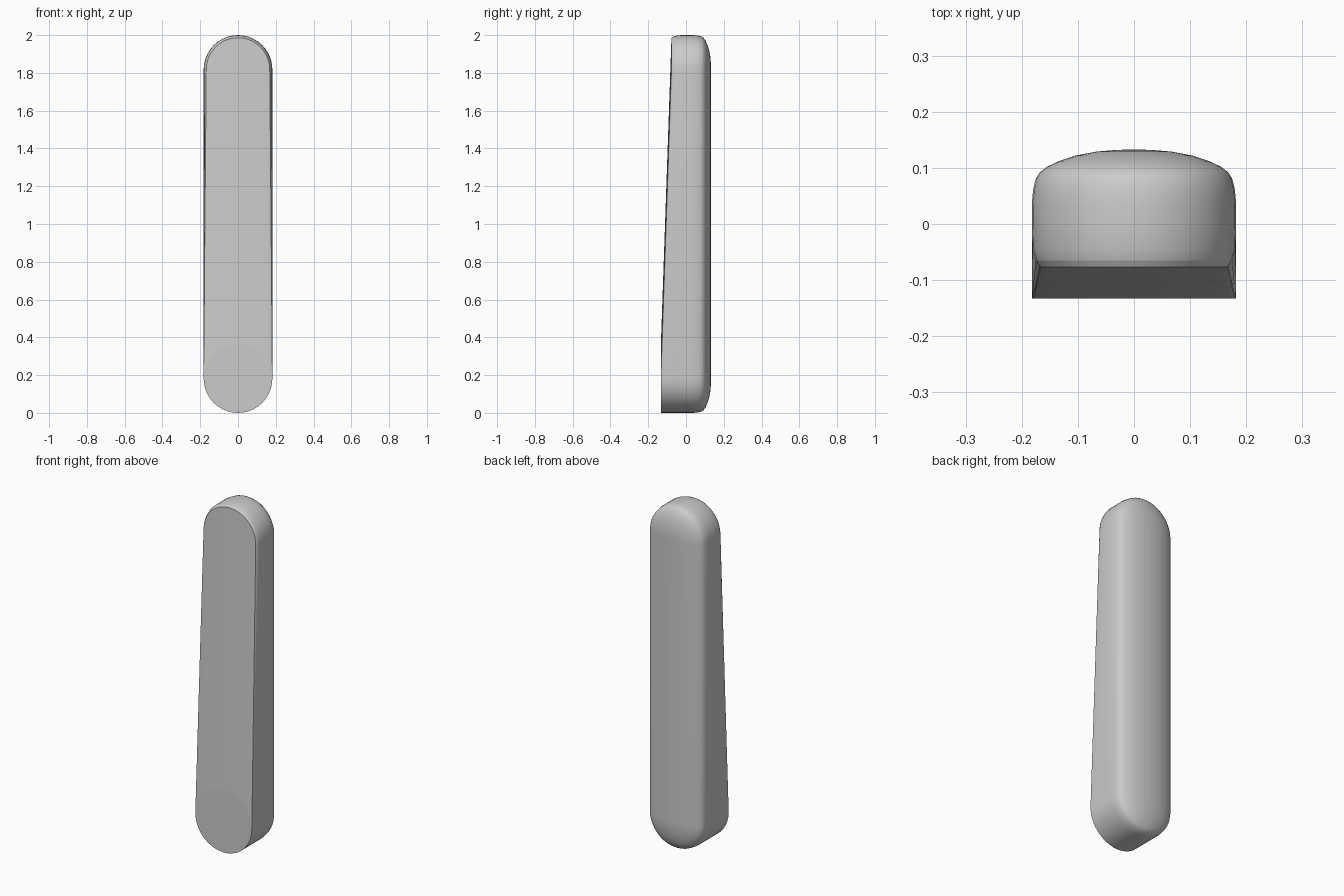
import bpy, bmesh, math

if "Cube" in bpy.data.objects:
    bpy.data.objects.remove(bpy.data.objects["Cube"])

R, LOW, HIGH = 0.182, 0.182, 1.818   # end radius and end-arc centres
N = 20                               # segments per end arc
FRONT = -0.133

bm = bmesh.new()

def ring(y_low, y_high, d_low, d_high):
    """Pill outline: lower arc then upper arc, each with its own depth and inset."""
    verts = []
    for cz, start, y, d in ((LOW, math.pi, y_low, d_low), (HIGH, 0, y_high, d_high)):
        for i in range(N + 1):
            a = start + math.pi * i / N
            verts.append(bm.verts.new(((R - d) * math.cos(a), y, cz + (R - d) * math.sin(a))))
    return verts

# front lip (fades out towards the bottom), straight wall, then crowned back
profile = [(FRONT, -0.077, 0, 0.014), (FRONT + 0.0005, -0.065, 0, 0.007),
           (-0.1, -0.045, 0, 0.001), (0.0, 0.0, 0, 0)]
for d, y in ((0, 0.035), (0.002, 0.06), (0.007, 0.081), (0.014, 0.092), (0.027, 0.102),
             (0.048, 0.112), (0.078, 0.122), (0.115, 0.129), (0.15, 0.132), (0.1815, 0.133)):
    profile.append((y, y, d, d))
rings = [ring(*p) for p in profile]
M = len(rings[0])
for a, b in zip(rings, rings[1:]):
    for i in range(M):
        j = (i + 1) % M
        bm.faces.new((a[i], a[j], b[j], b[i]))
bm.faces.new(rings[-1])

# front: flat round pad at the bottom, sloping face ruled up to the top arc
low, high = rings[0][:N + 1], rings[0][N + 1:]
arc = [low[-1]]
for i in range(1, N):
    a = math.pi * i / N
    arc.append(bm.verts.new((R * math.cos(a), FRONT, LOW + R * math.sin(a))))
arc.append(low[0])
bm.faces.new(low + arc[1:-1])
for i in range(N):
    bm.faces.new((arc[i], arc[i + 1], high[i + 1], high[i]))
    bm.edges.get((arc[i], arc[i + 1])).smooth = False
for r in (rings[0], rings[1]):
    for i in range(M):
        bm.edges.get((r[i], r[(i + 1) % M])).smooth = False

bmesh.ops.recalc_face_normals(bm, faces=bm.faces)
mesh = bpy.data.meshes.new("tapered_bar")
bm.to_mesh(mesh)
bm.free()
obj = bpy.data.objects.new("tapered_bar", mesh)
bpy.context.collection.objects.link(obj)
bpy.context.view_layer.objects.active = obj
obj.select_set(True)
bpy.ops.object.shade_smooth_by_angle(angle=math.radians(35))
